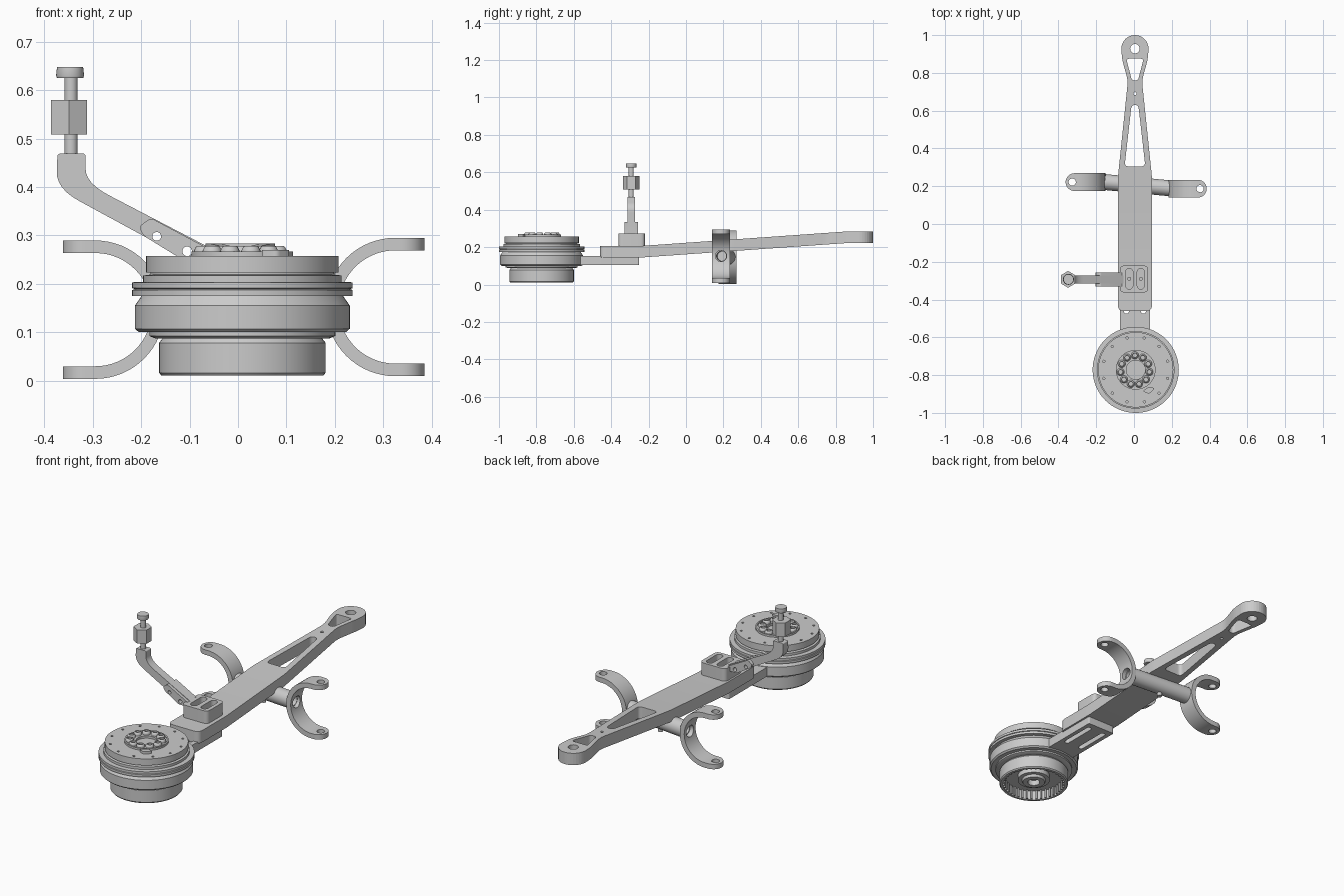
import bpy, bmesh, math
from mathutils import Vector, Matrix

if "Cube" in bpy.data.objects:
    bpy.data.objects.remove(bpy.data.objects["Cube"])

CX = 0.005  # arm centreline


def add_bm(name, bm, loc=(0, 0, 0)):
    bmesh.ops.remove_doubles(bm, verts=bm.verts, dist=1e-5)
    bmesh.ops.recalc_face_normals(bm, faces=bm.faces)
    me = bpy.data.meshes.new(name)
    bm.to_mesh(me)
    bm.free()
    ob = bpy.data.objects.new(name, me)
    ob.location = loc
    bpy.context.collection.objects.link(ob)
    return ob


def circle(x, y, r, n=24):
    return [(x + r * math.cos(2 * math.pi * i / n), y + r * math.sin(2 * math.pi * i / n)) for i in range(n)]


def rounded(pts, r=0.01, n=7):
    """Polygon with softened corners; a point may carry its own radius as a third value."""
    out = []
    for i, p in enumerate(pts):
        rad = p[2] if len(p) > 2 else r
        c, a, b = Vector(p[:2]), Vector(pts[i - 1][:2]), Vector(pts[(i + 1) % len(pts)][:2])
        s = c + (a - c).normalized() * min(rad, (a - c).length * 0.49)
        e = c + (b - c).normalized() * min(rad, (b - c).length * 0.49)
        for k in range(n):
            t = k / (n - 1)
            out.append(tuple(s * (1 - t) ** 2 + c * 2 * t * (1 - t) + e * t * t))
    return out


def slot(x, y0, y1, w):
    h = w / 2
    arc = [math.pi * i / 10 for i in range(11)]
    return ([(x + h * math.cos(a), y1 - h + h * math.sin(a)) for a in arc] +
            [(x - h * math.cos(a), y0 + h - h * math.sin(a)) for a in arc])


def plate(name, loops, lo, hi, upright=False):
    """Extruded outline with holes, between lo and hi along z (or along y if upright)."""
    cu = bpy.data.curves.new(name, 'CURVE')
    cu.dimensions, cu.fill_mode, cu.extrude = '2D', 'BOTH', (hi - lo) / 2
    for pts in loops:
        sp = cu.splines.new('POLY')
        sp.points.add(len(pts) - 1)
        for q, p in zip(sp.points, pts):
            q.co = (p[0], p[1], 0, 1)
        sp.use_cyclic_u = True
    tmp = bpy.data.objects.new(name, cu)
    bpy.context.collection.objects.link(tmp)
    bpy.context.view_layer.update()
    bm = bmesh.new()
    bm.from_mesh(tmp.to_mesh())
    bpy.data.objects.remove(tmp)
    mid = (lo + hi) / 2
    if upright:
        bm.transform(Matrix.Translation((0, mid, 0)) @ Matrix.Rotation(math.pi / 2, 4, 'X'))
    else:
        bm.transform(Matrix.Translation((0, 0, mid)))
    return add_bm(name, bm)


def lathe(name, prof, loc, steps=72):
    bm = bmesh.new()
    vs = [bm.verts.new((r, 0, z)) for r, z in prof]
    es = [bm.edges.new(e) for e in zip(vs, vs[1:])]
    bmesh.ops.spin(bm, geom=vs + es, axis=(0, 0, 1), cent=(0, 0, 0), angle=2 * math.pi, steps=steps)
    return add_bm(name, bm, loc)


def rod(name, p, q, r, n=32):
    p, q = Vector(p), Vector(q)
    bm = bmesh.new()
    bmesh.ops.create_cone(bm, cap_ends=True, segments=n, radius1=r, radius2=r, depth=(q - p).length)
    bm.transform(Matrix.Translation((p + q) / 2) @ (q - p).to_track_quat('Z', 'Y').to_matrix().to_4x4())
    return add_bm(name, bm)


def cut(ob, cutter):
    m = ob.modifiers.new('cut', 'BOOLEAN')
    m.operation, m.object, m.solver = 'DIFFERENCE', cutter, 'EXACT'
    bpy.context.view_layer.objects.active = ob
    bpy.ops.object.modifier_apply(modifier='cut')
    bpy.data.objects.remove(cutter)


# Main arm: flat ends joined by a gently rising slope
right = [(0.09, -0.46, 0.03), (0.09, 0.25), (0.037, 0.76, 0.03), (0.068, 0.87, 0.03)]
tip = [(0.072 * math.cos(a), 0.928 + 0.072 * math.sin(a), 0.001) for a in [math.pi * i / 16 for i in range(17)]]
outline = right + tip + [(-p[0],) + p[1:] for p in reversed(right)]
loops = [rounded(outline, 0.02),
         rounded([(-0.055, 0.305), (0.055, 0.305), (0.018, 0.63), (-0.018, 0.63)], 0.022),
         rounded([(-0.016, 0.76), (0.016, 0.76), (0.046, 0.875), (-0.046, 0.875)], 0.015),
         circle(0, 0.928, 0.025), circle(0, 0.69, 0.008, 16)]
arm = plate("main_arm", loops, 0.145, 0.207)
bm = bmesh.new()
bm.from_mesh(arm.data)
for y in (-0.23, 0.85):
    bmesh.ops.bisect_plane(bm, geom=bm.verts[:] + bm.edges[:] + bm.faces[:], plane_co=(0, y, 0), plane_no=(0, 1, 0))
for v in bm.verts:
    v.co.z += 0.076 * min(1, max(0, (v.co.y + 0.23) / 1.08))
bm.to_mesh(arm.data)
bm.free()
arm.location.x = CX

# Slotted bracket linking the arm to the drum
plate("drum_bracket", [rounded([(-0.075, -0.62), (0.085, -0.62), (0.085, -0.25), (-0.075, -0.25)], 0.008),
                       slot(-0.04, -0.475, -0.28, 0.026), slot(0.05, -0.475, -0.28, 0.026)], 0.105, 0.153)

# Drum: stepped body turned from one profile
DX, DY = 0.009, -0.772
drum = lathe("drum", [
    (0, 0.05), (0.03, 0.05), (0.03, 0.022), (0.055, 0.022), (0.06, 0.035), (0.08, 0.035), (0.08, 0.06),
    (0.155, 0.06), (0.155, 0.01), (0.167, 0.01), (0.172, 0.016), (0.172, 0.078), (0.165, 0.087), (0.18, 0.087),
    (0.192, 0.092), (0.192, 0.1), (0.214, 0.1), (0.222, 0.107), (0.222, 0.155), (0.208, 0.175), (0.228, 0.175),
    (0.228, 0.187), (0.222, 0.189), (0.228, 0.191), (0.228, 0.203), (0.205, 0.204), (0.205, 0.217), (0.19, 0.219),
    (0.19, 0.223), (0.199, 0.223), (0.199, 0.257), (0.105, 0.257), (0.105, 0.267), (0.098, 0.267),
    (0.098, 0.262), (0.05, 0.262), (0.05, 0.25), (0, 0.25)], (DX, DY, 0))
drill = bmesh.new()
for i in range(12):
    a = 2 * math.pi * (i + 0.5) / 12
    bmesh.ops.create_cone(drill, cap_ends=True, segments=12, radius1=0.006, radius2=0.006, depth=0.03,
                          matrix=Matrix.Translation((DX + 0.175 * math.cos(a), DY + 0.175 * math.sin(a), 0.257)))
cut(drum, add_bm("drill_cutter", drill))

# Ring of hollow bosses and small catch on the drum top
for i in range(11):
    a = 2 * math.pi * i / 11 + math.pi / 2
    lathe("drum_boss", [(0, 0.267), (0.01, 0.267), (0.01, 0.276), (0.013, 0.278), (0.016, 0.276), (0.02, 0.268),
                        (0.02, 0.255), (0, 0.255)],
          (CX + 0.077 * math.cos(a), DY + 0.077 * math.sin(a), 0), 20)
plate("drum_catch", [rounded([(0.045, -0.885), (0.08, -0.9), (0.11, -0.87), (0.08, -0.86)], 0.01)], 0.255, 0.27)

# Ribs inside the lower drum ring
ribs = bmesh.new()
for i in range(40):
    bmesh.ops.create_cube(ribs, size=1, matrix=Matrix.Rotation(2 * math.pi * i / 40, 4, 'Z') @
                          Matrix.Translation((0.152, 0, 0.037)) @ Matrix.Diagonal((0.012, 0.009, 0.048, 1)))
add_bm("drum_ribs", ribs, (DX, DY, 0))

# Clamp block with two slots and screws
plate("clamp_block", [rounded([(-0.075, -0.362), (0.075, -0.362), (0.075, -0.22), (-0.075, -0.22)], 0.025),
                      slot(-0.025, -0.345, -0.235, 0.038), slot(0.036, -0.345, -0.235, 0.038)], 0.2, 0.273)
for x in (-0.025, 0.036):
    rod("clamp_screw", (x, -0.29, 0.2), (x, -0.29, 0.215), 0.01, 16)

# Bent lever with knuckle cheeks
LY = -0.293
holes = [circle(-0.168, 0.298, 0.009), circle(-0.105, 0.267, 0.01)]
plate("lever", [rounded([(-0.373, 0.469), (-0.376, 0.397, 0.055), (-0.1, 0.247), (-0.05, 0.247), (-0.05, 0.27),
                         (-0.315, 0.408, 0.055), (-0.315, 0.469)], 0.006)] + holes, LY - 0.021, LY + 0.021, True)
for y in (LY - 0.037, LY + 0.019):
    plate("lever_cheek", [rounded([(-0.205, 0.318), (-0.195, 0.299), (-0.115, 0.25), (-0.06, 0.25), (-0.06, 0.272),
                                   (-0.18, 0.336)], 0.008)] + holes, y, y + 0.018, True)

# Adjuster on the lever tip: stem, hex nut, head
SX = -0.347
rod("adjuster_stem", (SX + 0.002, LY, 0.46), (SX + 0.002, LY, 0.63), 0.0135)
lathe("adjuster_head", [(0, 0.625), (0.027, 0.625), (0.029, 0.63), (0.027, 0.648), (0, 0.648)], (SX, LY, 0), 28)
plate("adjuster_nut", [[(SX - 0.002 + 0.043 * math.cos(math.radians(60 * i + 30)),
                         LY + 0.045 * math.sin(math.radians(60 * i + 30))) for i in range(6)]], 0.508, 0.58)


# C-shaped hooks opening outward, with rounded pierced tips
def hook(name, s, cx, tipx, y, z, thick=0.026, half=0.047, rad=0.13):
    span = tipx - cx
    lead = [span - half * (1 - math.cos(math.pi / 2 * k / 8)) for k in range(9)]
    path = [(d, rad, 0, 1) for d in lead]
    path += [(rad * math.cos(a), rad * math.sin(a), math.cos(a), math.sin(a))
             for a in [math.pi / 2 + math.pi * k / 32 for k in range(33)]]
    path += [(d, -rad, 0, -1) for d in reversed(lead)]
    bm = bmesh.new()
    prev = None
    for px, pz, nx, nz in path:
        d = max(0, px - (span - half))
        w = max(0.004, math.sqrt(max(0, half ** 2 - d ** 2)))
        row = [bm.verts.new((s * (cx + px + nx * t), y + v, z + pz + nz * t))
               for t, v in ((thick / 2, w), (thick / 2, -w), (-thick / 2, -w), (-thick / 2, w))]
        if prev:
            for i in range(4):
                bm.faces.new((prev[i], prev[i - 1], row[i - 1], row[i]))
        else:
            bm.faces.new(row)
        prev = row
    bm.faces.new(prev)
    ob = add_bm(name, bm)
    hx = s * (tipx - 0.035)
    cut(ob, rod("tip_cutter", (hx, y, -0.1), (hx, y, 0.4), 0.019))
    cut(ob, rod("bore_cutter", (s * 0.1, y, z), (s * 0.3, y, z), 0.03))


hook("hook_left", -1, 0.295, 0.362, 0.222, 0.1465)
hook("hook_right", 1, 0.325, 0.385, 0.187, 0.152)

# Cross axle under the arm, bored at both ends, with a peg below
P, Q = Vector((-0.155, 0.222, 0.1475)), Vector((0.19, 0.189, 0.152))
L = (Q - P).length
axle = lathe("cross_axle", [(0, 0.05), (0.026, 0.05), (0.026, 0), (0.042, 0), (0.042, L), (0.026, L),
                            (0.026, L - 0.05), (0, L - 0.05)], P, 40)
axle.rotation_mode = 'QUATERNION'
axle.rotation_quaternion = (Q - P).to_track_quat('Z', 'Y')
rod("axle_peg", (CX, 0.205, 0.09), (CX, 0.205, 0.15), 0.012, 16)

# Smooth the round surfaces, keep edges crisp
for ob in bpy.context.scene.objects:
    ob.select_set(ob.type == 'MESH')
bpy.context.view_layer.objects.active = arm
bpy.ops.object.shade_smooth_by_angle(angle=math.radians(30))
